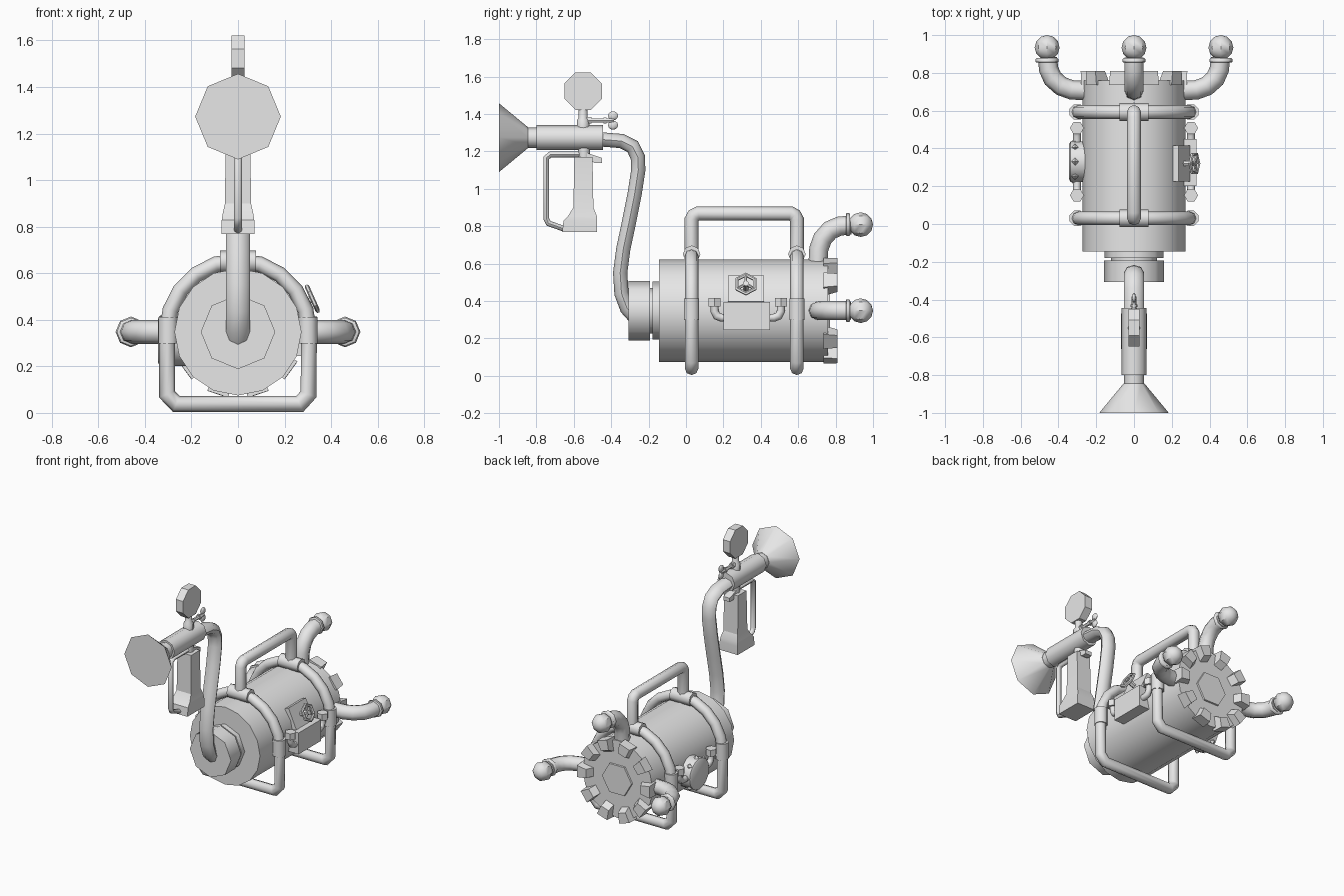
import bpy, bmesh, math
from mathutils import Vector as V

if "Cube" in bpy.data.objects:
    bpy.data.objects.remove(bpy.data.objects["Cube"])

X, Y, Z = V((1, 0, 0)), V((0, 1, 0)), V((0, 0, 1))
CZ = 0.348  # height of the tank axis
grey = bpy.data.materials.new("light grey")
grey.diffuse_color = (0.8, 0.8, 0.8, 1)
grey.use_nodes = True
grey.node_tree.nodes["Principled BSDF"].inputs["Base Color"].default_value = grey.diffuse_color


def finish(name, bm, angle=50):
    bmesh.ops.recalc_face_normals(bm, faces=bm.faces)
    me = bpy.data.meshes.new(name)
    bm.to_mesh(me)
    bm.free()
    me.materials.append(grey)
    me.shade_smooth()
    me.set_sharp_from_angle(angle=math.radians(angle))
    ob = bpy.data.objects.new(name, me)
    bpy.context.collection.objects.link(ob)
    return ob


def loft(name, rings, closed=False, angle=50):
    """Skin a list of point rings; cap the ends unless closed."""
    bm = bmesh.new()
    vs = [[bm.verts.new(p) for p in r] for r in rings]
    n = len(vs[0])
    for k in range(len(vs) if closed else len(vs) - 1):
        a, b = vs[k], vs[(k + 1) % len(vs)]
        for i in range(n):
            bm.faces.new((a[i], a[(i + 1) % n], b[(i + 1) % n], b[i]))
    if not closed:
        bm.faces.new(vs[0])
        bm.faces.new(vs[-1])
    return finish(name, bm, angle)


def sweep(name, pts, r, normal, closed=False, n=8, rn=None):
    """Tube along a planar path with mitred bends; rn is the radius along the plane normal."""
    pts = [V(p) for p in pts]
    rn = rn or r
    m, rings = len(pts), []
    for k, p in enumerate(pts):
        a = (p - pts[k - 1]).normalized() if closed or k else None
        b = (pts[(k + 1) % m] - p).normalized() if closed or k < m - 1 else None
        a, b = a or b, b or a
        side = (a + b).normalized().cross(normal)
        mitre = 1 / max(0.6, math.cos(a.angle(b, 0) / 2))
        rings.append([p + normal * rn * math.cos(t) + side * r * mitre * math.sin(t)
                      for t in (2 * math.pi * i / n for i in range(n))])
    return loft(name, rings, closed)


def lathe(name, profile, origin, axis, n=8, phase=0, angle=50):
    """Turned part: profile is (distance along axis, radius)."""
    u = Z if abs(axis.x) > 0.9 else X
    u = (u - axis * u.dot(axis)).normalized()
    v = axis.cross(u)
    return loft(name, [[V(origin) + axis * d + (u * math.cos(t) + v * math.sin(t)) * r
                        for t in (phase + 2 * math.pi * i / n for i in range(n))]
                       for d, r in profile], angle=angle)


def block(name, sections):
    """Rectangular loft upward: sections are (z, y0, y1, x0, x1)."""
    return loft(name, [[(a, c, z), (b, c, z), (b, d, z), (a, d, z)]
                       for z, c, d, a, b in sections], angle=20)


def ball(name, c, r, scale=(1, 1, 1), u=8, v=6, axis_y=False):
    bm = bmesh.new()
    bmesh.ops.create_uvsphere(bm, u_segments=u, v_segments=v, radius=r)
    for w in bm.verts:
        p = V((w.co.x, w.co.z, -w.co.y)) if axis_y else w.co.copy()
        w.co = V(c) + V((p.x * scale[0], p.y * scale[1], p.z * scale[2]))
    return finish(name, bm, 40)


def polar(ang, d, y):
    """Point at an angle and distance around the tank axis."""
    return V((d * math.cos(ang), y, CZ + d * math.sin(ang)))


# tank, neck and front collar
lathe("tank", [(-0.145, 0.273), (0.76, 0.273)], (0, 0, CZ), Y, 16)
lathe("tank_neck", [(-0.18, 0.155), (-0.14, 0.155)], (0, 0, CZ), Y, 8)
lathe("tank_neck_core", [(-0.2, 0.122), (-0.17, 0.122)], (0, 0, CZ), Y, 8)
lathe("front_collar", [(-0.307, 0.16), (-0.193, 0.16)], (0, 0, CZ), Y, 8)

# rear cap with ten teeth and a hexagonal boss
lathe("rear_boss", [(0.75, 0.12), (0.77, 0.115)], (0, 0, CZ), Y, 6)
for k in range(10):
    a = k * math.pi / 5
    w = 0.17
    loft("rear_tooth", [[polar(a - w * s, ri, y), polar(a + w * s, ri, y),
                         polar(a + w * s, 0.285, y), polar(a - w * s, 0.285, y)]
                        for y, s, ri in ((0.735, 1, 0.18), (0.81, 0.85, 0.215))], angle=20)

# three bent outlets with rings and ball ends
for name, a in (("right", 0), ("top", math.pi / 2), ("left", math.pi)):
    path = [(0.24, 0.705), (0.33, 0.71), (0.385, 0.73), (0.43, 0.77), (0.452, 0.82), (0.458, 0.88)]
    nrm = polar(a + math.pi / 2, 1, 0) - polar(0, 0, 0)
    sweep(name + "_outlet_pipe", [polar(a, d, y) for d, y in path], 0.051, nrm)
    end = polar(a, 0.46, 0)
    lathe(name + "_outlet_ring", [(0.855, 0.055), (0.858, 0.061), (0.873, 0.061), (0.878, 0.055)], end, Y)
    ball(name + "_outlet_ball", polar(a, 0.46, 0.934), 0.066, axis_y=True)

# tubular frame: two hoops with sleeves
for name, y in (("front", 0.03), ("rear", 0.593)):
    path = [(-0.305, 0.08), (-0.265, 0.038), (0.265, 0.038), (0.303, 0.08)]
    path = [(x, y, z) for x, z in path]
    path += [polar(k * math.pi / 10, 0.305, y) for k in range(11)]
    sweep(name + "_frame_hoop", path, 0.034, Y, closed=True, rn=0.036)
    lathe(name + "_top_sleeve", [(-0.078, 0.047), (0.078, 0.047)], (0, y, 0.65), X)
    for s in (-1, 1):
        lathe(name + "_side_sleeve", [(0.298, 0.044), (0.413, 0.044)], (s * 0.3, y, 0), Z, 8, math.pi / 8)

# carry handle
sweep("carry_handle", [(0, y, z) for y, z in ((0.03, 0.64), (0.03, 0.835), (0.042, 0.857), (0.065, 0.868),
      (0.56, 0.868), (0.581, 0.857), (0.593, 0.835), (0.593, 0.64))], 0.037, X)

# small elbow pipes with flanges on both sides
for s in (-1, 1):
    for q in (-1, 1):
        f = [(s * 0.302, 0.33 + q * d, z) for d, z in ((0.178, 0.4), (0.178, 0.345), (0.165, 0.32),
                                                       (0.14, 0.31), (0.08, 0.31))]
        sweep("side_elbow", f, 0.021, X)
        lathe("side_elbow_flange", [(0.37, 0.037), (0.415, 0.037)], (s * 0.302, 0.33 + q * 0.178, 0), Z, 6)

# right control box, tilted plate and hand wheel
block("control_box", [(0.245, 0.2, 0.45, 0.22, 0.332), (0.395, 0.2, 0.45, 0.22, 0.332)])
a = math.radians(24)
out, up = V((math.cos(a), 0, math.sin(a))), V((-math.sin(a), 0, math.cos(a)))
base = V((0, 0.32, CZ))
loft("wheel_plate", [[base + out * d + Y * i * 0.096 + up * j * 0.075
                      for i, j in ((-1, -1), (1, -1), (1, 1), (-1, 1))] for d in (0.23, 0.292)], angle=20)
lathe("wheel_stem", [(0.28, 0.016), (0.36, 0.016)], base, out, 6)
rim = [base + out * 0.35 + (up * math.cos(t) + Y * math.sin(t)) * 0.055
       for t in (k * math.pi / 3 for k in range(6))]
sweep("wheel_rim", rim, 0.01, out, closed=True, n=6)
for k in range(3):
    sweep("wheel_spoke", [rim[2 * k], base + out * 0.35], 0.008, out, n=6)

# left round hatch with bolts on its rim
hc = V((0, 0.33, 0.31))
lathe("round_hatch", [(0.22, 0.108), (0.335, 0.108), (0.343, 0.095)], hc, -X, 16)
for k in range(8):
    t = k * math.pi / 4
    ball("hatch_bolt", hc + V((-0.312, 0.107 * math.sin(t), 0.107 * math.cos(t))), 0.02, u=4, v=2)

# hose from collar to nozzle
sweep("hose", [(0, y, z) for y, z in ((-0.27, 0.31), (-0.315, 0.36), (-0.345, 0.44), (-0.352, 0.55),
      (-0.335, 0.68), (-0.305, 0.82), (-0.275, 0.97), (-0.255, 1.1), (-0.258, 1.17), (-0.285, 1.225),
      (-0.345, 1.255), (-0.47, 1.265))], 0.038, X, rn=0.052)

# nozzle barrel and horn
NZ = 1.273
lathe("nozzle_barrel", [(-0.8, 0.067), (-0.445, 0.067)], (0, 0, NZ), Y)
lathe("nozzle_neck", [(-0.855, 0.054), (-0.79, 0.054)], (0, 0, NZ), Y)
lathe("nozzle_horn", [(-1.0, 0.184), (-0.845, 0.056)], (0, 0, NZ), Y)

# pressure gauge and its stem
lathe("gauge", [(-0.028, 0.108), (0.028, 0.108)], (0, -0.55, 1.522), X, 8, math.pi / 8, angle=40)
lathe("gauge_stem", [(1.32, 0.034), (1.365, 0.034), (1.38, 0.024), (1.44, 0.024)], (0, -0.55, 0), Z)

# small valve with butterfly handle
lathe("valve_pin", [(-0.54, 0.02), (-0.505, 0.02), (-0.505, 0.012), (-0.385, 0.012)], (0, 0, 1.365), Y, 6)
lathe("valve_nut", [(-0.44, 0.019), (-0.425, 0.019)], (0, 0, 1.365), Y, 6)
for s in (-1, 1):
    ball("valve_wing", (0, -0.39, 1.365 + s * 0.025), 0.027, (0.4, 1, 0.9))

# pistol grip, neck, rear spur and guard loop
lathe("grip_neck", [(1.15, 0.032), (1.23, 0.032)], (0, -0.545, 0), Z)
block("grip", [(0.768, -0.662, -0.475, -0.07, 0.07), (0.828, -0.655, -0.475, -0.07, 0.07),
               (0.855, -0.63, -0.477, -0.066, 0.066), (0.9, -0.602, -0.495, -0.056, 0.056),
               (1.17, -0.597, -0.5, -0.053, 0.053)])
loft("grip_spur", [[(x, y, z) for y, z in ((-0.56, 1.19), (-0.525, 1.19), (-0.45, 1.165), (-0.45, 1.138),
                                           (-0.49, 1.138), (-0.53, 1.165))] for x in (-0.025, 0.025)], angle=20)
sweep("grip_guard", [(0, y, z) for y, z in ((-0.55, 1.183), (-0.725, 1.183), (-0.747, 1.165), (-0.747, 0.84),
      (-0.735, 0.815), (-0.65, 0.785))], 0.015, X, rn=0.018)
